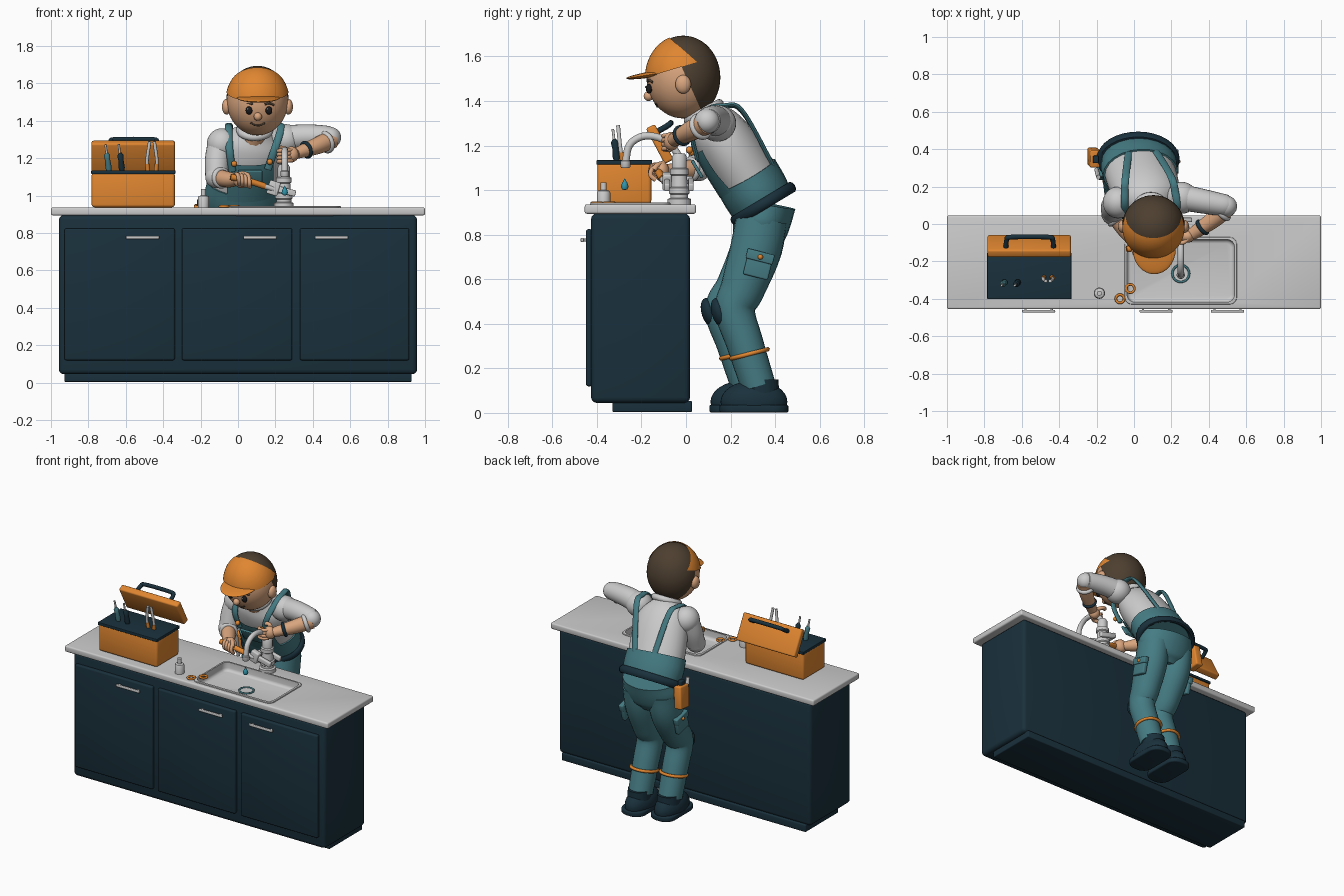
import bpy, bmesh, math
from mathutils import Vector, Matrix, Euler

if "Cube" in bpy.data.objects:
    bpy.data.objects.remove(bpy.data.objects["Cube"])

COL = dict(navy=(.01, .03, .045), teal=(.06, .2, .23), orange=(.75, .24, .03), skin=(.7, .38, .21),
           brown=(.075, .05, .03), white=(.72, .73, .75), black=(.01, .01, .012), water=(.03, .3, .4))
MATS = {}
for k, c in COL.items():
    MATS[k] = bpy.data.materials.new(k)
    MATS[k].diffuse_color = (*c, 1)


def make(name, bm, col=None):
    bmesh.ops.recalc_face_normals(bm, faces=bm.faces)
    me = bpy.data.meshes.new(name)
    bm.to_mesh(me)
    bm.free()
    ob = bpy.data.objects.new(name, me)
    bpy.context.collection.objects.link(ob)
    if col:
        me.materials.append(MATS[col])
    return ob


def place(c, rot=(0, 0, 0), s=(1, 1, 1)):
    return Matrix.LocRotScale(Vector(c), Euler(rot), Vector(s))


def box(name, c, size, col=None, bevel=.006, rot=(0, 0, 0), corner=0):
    bm = bmesh.new()
    bmesh.ops.create_cube(bm, size=1, matrix=place((0, 0, 0), s=size))
    if corner:
        es = [e for e in bm.edges if abs(e.verts[0].co.z - e.verts[1].co.z) > 1e-4]
        bmesh.ops.bevel(bm, geom=es, offset=corner, segments=6, profile=.5, affect='EDGES')
        es = [e for e in bm.edges if abs(e.verts[0].co.z - e.verts[1].co.z) < 1e-4]
    else:
        es = bm.edges[:]
    if bevel:
        bmesh.ops.bevel(bm, geom=es, offset=bevel, segments=3, profile=.5, affect='EDGES')
    bm.transform(place(c, rot))
    return make(name, bm, col)


def ball(name, c, r, col=None, rot=(0, 0, 0), seg=32):
    bm = bmesh.new()
    r = r if isinstance(r, tuple) else (r, r, r)
    bmesh.ops.create_uvsphere(bm, u_segments=seg, v_segments=seg // 2, radius=1, matrix=place(c, rot, r))
    return make(name, bm, col)


def skin_rings(bm, rings, cap=True, loop=False):
    n = len(rings[0])
    for a, b in zip(rings, rings[1:] + ([rings[0]] if loop else [])):
        for i in range(n):
            bm.faces.new((a[i], a[(i + 1) % n], b[(i + 1) % n], b[i]))
    if cap and not loop:
        bm.faces.new(rings[0])
        bm.faces.new(rings[-1])


def lathe(name, c, prof, col=None, rot=(0, 0, 0), n=28):
    bm = bmesh.new()
    skin_rings(bm, [[bm.verts.new((r * math.cos(t * math.tau / n), r * math.sin(t * math.tau / n), z))
                     for t in range(n)] for r, z in prof])
    bm.transform(place(c, rot))
    return make(name, bm, col)


def ring(name, c, R, r, col=None, rot=(0, 0, 0), s=(1, 1, 1)):
    bm = bmesh.new()
    tau, n, m = math.tau, 32, 10
    skin_rings(bm, [[bm.verts.new(((R + r * math.cos(j * tau / m)) * math.cos(i * tau / n),
                                   (R + r * math.cos(j * tau / m)) * math.sin(i * tau / n),
                                   r * math.sin(j * tau / m))) for j in range(m)] for i in range(n)], loop=True)
    bm.transform(place(c, rot, s))
    return make(name, bm, col)


def loft(name, pts, col=None, ref=(1, 0, 0), n=24, sub=6, grow=0):
    """Smooth sweep through points (x, y, z, half width along ref, half depth)."""
    P = [Vector(p) for p in pts]
    P = [2 * P[0] - P[1]] + P + [2 * P[-1] - P[-2]]
    path = []
    for i in range(1, len(P) - 2):
        a, b, c, d = P[i - 1:i + 3]
        for k in range(sub):
            t = k / sub
            path.append(.5 * (2 * b + (c - a) * t + (2 * a - 5 * b + 4 * c - d) * t * t
                              + (3 * b - a - 3 * c + d) * t ** 3))
    path.append(P[-2])
    bm, rings, ref = bmesh.new(), [], Vector(ref)
    for i, p in enumerate(path):
        t = (path[min(i + 1, len(path) - 1)].xyz - path[max(i - 1, 0)].xyz).normalized() \
            if len(p) == 3 else (Vector(path[min(i + 1, len(path) - 1)][:3]) - Vector(path[max(i - 1, 0)][:3])).normalized()
        u = (ref - t * ref.dot(t)).normalized()
        v = t.cross(u)
        rings.append([bm.verts.new(Vector(p[:3]) + u * math.cos(a) * (p[3] + grow) + v * math.sin(a) * (p[4] + grow))
                      for a in (j * math.tau / n for j in range(n))])
    skin_rings(bm, rings)
    return make(name, bm, col)


def tube(name, pts, r, col=None, ref=(1, 0, 0), flat=None, sub=6):
    return loft(name, [(*p, r, flat or r) for p in pts], col, ref, 14, sub)


def cut(ob, co, no):
    """Remove everything on the side the normal points to."""
    bm = bmesh.new()
    bm.from_mesh(ob.data)
    bmesh.ops.bisect_plane(bm, geom=bm.verts[:] + bm.edges[:] + bm.faces[:], plane_co=co, plane_no=no, clear_outer=True)
    bm.to_mesh(ob.data)
    bm.free()


# cabinet, worktop, doors
cab = box('cabinet', (0, -.204, .47), (1.915, .444, .85), 'navy', .025)
box('plinth', (0, -.152, .029), (1.855, .358, .05), 'navy')
top = box('worktop', (0, -.205, .915), (2, .5, .042), None, .01)
for x, w, hx in ((-.633, .59, -.51), (-.005, .59, .118), (.623, .585, .5)):
    box('door', (x, -.434, .472), (w, .03, .705), 'navy', .01)
    box('door_handle', (hx, -.466, .776), (.178, .014, .018), None, .005)
    for s in (-.07, .07):
        box('handle_post', (hx + s, -.454, .776), (.012, .02, .012), None, .002)

# sink sunk into the worktop
rim = box('sink_rim', (.25, -.25, .938), (.6, .36, .012), None, .004, corner=.04)
cutter = box('sink_cutter', (.25, -.25, .982), (.574, .334, .2), None, .02, corner=.04)
for ob in (cab, top, rim):
    m = ob.modifiers.new('sink', 'BOOLEAN')
    m.operation, m.object, m.solver = 'DIFFERENCE', cutter, 'EXACT'
    bpy.context.view_layer.objects.active = ob
    bpy.ops.object.modifier_apply(modifier='sink')
bpy.data.objects.remove(cutter)
basin = box('sink_basin', (.25, -.25, .985), (.572, .332, .198), None, .02, corner=.04)
cut(basin, (0, 0, .942), (0, 0, 1))
lathe('drain', (.25, -.265, .886), [(.04, 0), (.04, .004), (.01, .002)])
ring('drain_ring', (.25, -.265, .89), .045, .006, 'teal')

# faucet and drip
lathe('faucet_column', (.245, -.03, .935), [(.053, 0), (.053, .025), (.04, .03), (.04, .045), (.046, .05), (.046, .075),
      (.038, .08), (.034, .13), (.042, .135), (.042, .16), (.033, .165), (.033, .215), (.025, .23)])
tube('faucet_spout', [(.245, -.03, 1.15), (.247, -.07, 1.205), (.25, -.13, 1.238), (.25, -.2, 1.24),
                      (.25, -.255, 1.2), (.25, -.272, 1.12)], .017)
lathe('spout_nozzle', (.25, -.272, 1.1), [(.019, 0), (.022, .005), (.022, .03), (.018, .034)])
lathe('water_drop', (.25, -.275, 1.0), [(.002, 0), (.012, .004), (.017, .016), (.013, .03), (.005, .045), (.001, .053)], 'water')

# loose parts on the worktop
lathe('small_bottle', (-.185, -.37, .935), [(.03, 0), (.03, .055), (.026, .062), (.013, .066), (.013, .1)])
for x, y in ((-.075, -.4), (-.02, -.345)):
    ring('washer', (x, y, .942), .022, .007, 'orange')

# toolbox
tilt = .49
box('toolbox_body', (-.56, -.277, 1.03), (.445, .242, .185), 'orange', .015)
box('toolbox_tray', (-.56, -.277, 1.125), (.45, .25, .02), 'navy', .004)
box('toolbox_lid', (-.56, -.118, 1.207), (.445, .045, .18), 'orange', .01, (tilt, 0, 0))
tube('toolbox_handle', [(-.685, -.125, 1.265), (-.68, -.085, 1.288), (-.655, -.07, 1.3), (-.46, -.07, 1.3),
                        (-.435, -.085, 1.288), (-.43, -.125, 1.265)], .013, 'navy', (0, -.47, .88))
for x, c, a in ((-.69, 'teal', -.12), (-.62, 'navy', -.1)):
    lathe('screwdriver_grip', (x, -.31, 1.13), [(.012, 0), (.017, .02), (.014, .06), (.017, .085), (.008, .1)], c, (.12, a, 0))
    lathe('screwdriver_shaft', (x - .012, -.322, 1.22), [(.006, 0), (.006, .055)], None, (.12, a, 0))
for s in (-1, 1):
    tube('pliers_arm', [(-.46 + .022 * s, -.285, 1.13), (-.46 + .026 * s, -.295, 1.19), (-.46 + .012 * s, -.305, 1.29)], .009)
    tube('pliers_grip', [(-.46 + .02 * s, -.283, 1.12), (-.46 + .026 * s, -.29, 1.17)], .012, 'orange')

# head, hair, cap
H, R = Vector((.104, -.013, 1.506)), Vector((.164, .164, .184))
ball('head', H, tuple(R), 'skin', seg=48)
hair = ball('hair', H, tuple(R * 1.02), 'brown', seg=48)
cut(hair, (0, 0, 1.51), (0, -.91, -.41))
cap = ball('cap', H, tuple(R * 1.045), 'orange', seg=48)
cut(cap, (0, .05, 1.575), (0, .287, -.958))
cut(cap, (0, .05, 1.575), (0, .66, .75))
brim = ball('cap_brim', (.108, -.135, 1.523), (.115, .135, .014), 'orange', (.16, 0, 0))
cut(brim, (0, -.1, 0), (0, 1, 0))
for s in (-1, 1):
    ball('ear', (.104 + .165 * s, -.013, 1.475), (.025, .035, .042), 'skin')
    ball('eye', (.112 + .053 * s, -.166, 1.455), (.018, .014, .022), 'black', seg=20)
    ball('eye_glint', (.105 + .053 * s, -.18, 1.463), .005, 'white', seg=10)
    tube('eyebrow', [(.112 + .08 * s, -.148, 1.484), (.112 + .055 * s, -.165, 1.494), (.112 + .032 * s, -.172, 1.488)],
         .006, 'brown', (0, 0, 1))
ball('nose', (.106, -.168, 1.422), .022, 'skin', seg=20)
tube('smile', [(.068, -.136, 1.39), (.085, -.13, 1.379), (.106, -.128, 1.375), (.127, -.13, 1.379), (.144, -.133, 1.39)],
     .005, 'brown', (0, 0, 1))
tube('neck', [(.08, .09, 1.3), (.1, .03, 1.4)], .07, 'skin')

# torso, overalls, bib
T = [(.025, .34, .945, .18, .135), (.03, .285, 1.04, .19, .14), (.06, .19, 1.19, .185, .137),
     (.075, .13, 1.285, .16, .115), (.088, .09, 1.345, .085, .075)]
loft('shirt', T, 'white')
ring('collar', (.09, .08, 1.35), .078, .022, 'white', (.5, 0, 0))
loft('overall_waist', [(.022, .35, .925, .195, .143), (.027, .31, .995, .205, .15), (.034, .27, 1.065, .2, .149)], 'teal')
loft('overall_hips', [(.022, .355, .94, .19, .138), (.02, .34, .86, .2, .13), (.02, .325, .79, .17, .115),
                      (.02, .32, .74, .1, .08)], 'teal')
bib = loft('bib', T, 'teal', grow=.012)
for co, no in (((.07, .19, 1.19), (0, .86, .52)), ((.19, 0, 0), (1, 0, 0)), ((-.06, 0, 0), (-1, 0, 0)),
               ((0, .165, 1.235), (0, -.52, .86)), ((0, .28, 1.04), (0, .52, -.86))):
    cut(bib, co, no)
box('bib_pocket', (.065, .05, 1.095), (.13, .015, .09), 'teal', .005, (.54, 0, 0))
ring('belt', (.022, .347, .937), .19, .022, 'navy', (.54, 0, 0), (1.05, .78, 1.2))
straps = ([(-.03, .06, 1.13), (-.045, .03, 1.24), (-.05, .09, 1.35), (-.05, .17, 1.375), (-.045, .25, 1.355), (-.03, .37, 1.15), (-.02, .4, 1.08)],
          [(.16, .05, 1.14), (.2, .03, 1.26), (.23, .09, 1.36), (.22, .17, 1.38), (.2, .25, 1.36), (.13, .37, 1.15), (.1, .4, 1.08)])
for p in straps:
    tube('strap', p, .02, 'teal', flat=.01)
    ball('strap_button', (p[0][0] + .01, p[0][1] - .035, p[0][2] + .04), .016, 'orange', seg=16)

# legs, boots
for s, x, d in ((1, .117, 0), (-1, -.075, -.045)):
    loft('leg', [(x, .34, .87, .1, .115), (x, .31, .72, .102, .115), (x, .255 + d / 2, .56, .092, .1),
                 (x, .22 + d, .46, .084, .09), (x, .265 + d, .31, .083, .083), (x, .325 + d, .12, .078, .078)], 'teal')
    ball('knee_pad', (x, .15 + d, .45), (.062, .035, .068), 'navy', (.3, 0, 0))
    ring('ankle_band', (x, .285 + d, .265), .084, .01, 'orange', (.25, 0, 0))
    loft('boot_shaft', [(x, .335 + d, .05, .075, .085), (x, .335 + d, .15, .072, .08)], 'navy')
    boot = ball('boot', (x, .305 + d, .05), (.085, .15, .095), 'navy')
    cut(boot, (0, 0, .02), (0, 0, -1))
    box('boot_sole', (x, .305 + d, .019), (.17, .31, .034), 'navy', .008, corner=.07)
    px = x + s * .1
    box('leg_pocket', (px, .325 + d / 2, .665), (.03, .115, .115), 'teal', .008, (-.25, 0, 0))
    box('pocket_flap', (px + s * .004, .333 + d / 2, .702), (.034, .125, .045), 'teal', .006, (-.25, 0, 0))
    ball('pocket_button', (px + s * .02, .334 + d / 2, .7), .012, 'orange', seg=14)

# pouch hanging on the belt
box('hip_pouch', (-.215, .355, .875), (.055, .095, .15), 'orange', .01, (.1, .1, 0))
box('pouch_loop', (-.205, .345, .955), (.03, .04, .05), 'navy', .006)
tube('pouch_tool', [(-.2, .29, .8), (-.19, .25, .96)], .012)

# left-hand-side arm, holding the wrench
ball('shoulder', (-.085, .115, 1.275), (.082, .085, .085), 'white')
loft('sleeve', [(-.09, .12, 1.29, .07, .07), (-.11, .09, 1.19, .067, .067), (-.115, .06, 1.1, .06, .06)], 'white')
ball('elbow', (-.115, .055, 1.1), .06, 'white')
loft('forearm', [(-.115, .06, 1.1, .045, .045), (-.05, -.03, 1.085, .042, .042), (0, -.095, 1.085, .03, .032)], 'skin', (0, 0, 1))
ring('sleeve_cuff', (-.09, .025, 1.095), .044, .014, 'white', (0, math.pi / 2, -.95))

# other arm, steadying the faucet
ball('shoulder', (.255, .14, 1.3), (.085, .085, .082), 'white')
loft('sleeve', [(.22, .15, 1.3, .07, .07), (.35, .125, 1.315, .066, .066), (.46, .105, 1.315, .06, .06), (.5, .1, 1.31, .055, .055)],
     'white', (0, 0, 1))
ball('elbow', (.495, .095, 1.31), .056, 'white')
loft('forearm', [(.5, .09, 1.3, .05, .05), (.42, .02, 1.265, .045, .045), (.31, -.055, 1.225, .03, .033)], 'skin', (0, 0, 1))
ring('sleeve_cuff', (.47, .066, 1.285), .048, .014, 'white', (0, math.pi / 2 - .3, .73))
ring('watch', (.365, -.018, 1.245), .038, .011, 'navy', (0, math.pi / 2 - .3, .65))

# hands with fingers wrapped around what they hold
ball('palm', (.02, -.11, 1.085), (.045, .035, .045), 'skin')
ball('palm', (.285, -.065, 1.22), (.04, .035, .042), 'skin')
for i in range(4):
    z = i * .019
    tube('finger', [(-.01 + z, -.11, 1.115 - z / 4), (.0 + z, -.15, 1.11 - z / 4), (.005 + z, -.158, 1.08 - z / 4),
                    (.005 + z, -.135, 1.06 - z / 4)], .011, 'skin')
    tube('finger', [(.29, -.08, 1.245 - z), (.26, -.1, 1.243 - z), (.225, -.09, 1.24 - z), (.215, -.07, 1.238 - z)],
         .011, 'skin', (0, 0, 1))
tube('thumb', [(.02, -.1, 1.12), (.05, -.13, 1.11), (.06, -.145, 1.09)], .013, 'skin', (0, 0, 1))
tube('thumb', [(.285, -.04, 1.235), (.25, -.02, 1.25), (.225, -.03, 1.255)], .013, 'skin', (0, 0, 1))

# wrench on the faucet column
tube('wrench_grip', [(-.04, -.135, 1.1), (.05, -.122, 1.08), (.145, -.105, 1.05)], .017, 'orange', (0, 0, 1))
tube('wrench_shank', [(.13, -.107, 1.053), (.19, -.095, 1.035)], .014, None, (0, 0, 1))
box('wrench_head', (.19, -.085, 1.04), (.06, .04, .075), None, .008, (0, .3, 0))
for y in (-.085, .022):
    box('wrench_jaw', (.25, y, 1.025), (.12, .024, .034), None, .006, (0, .25, 0))
box('wrench_bridge', (.19, -.03, 1.045), (.026, .12, .034), None, .006, (0, .25, 0))

# smooth shading with crisp edges
bpy.ops.object.select_all(action='SELECT')
bpy.context.view_layer.objects.active = cab
bpy.ops.object.shade_smooth_by_angle(angle=math.radians(40))

for m in bpy.data.materials:
    if m.users and not m.is_grease_pencil:
        m.use_nodes = True
        m.node_tree.nodes["Principled BSDF"].inputs["Base Color"].default_value = m.diffuse_color
